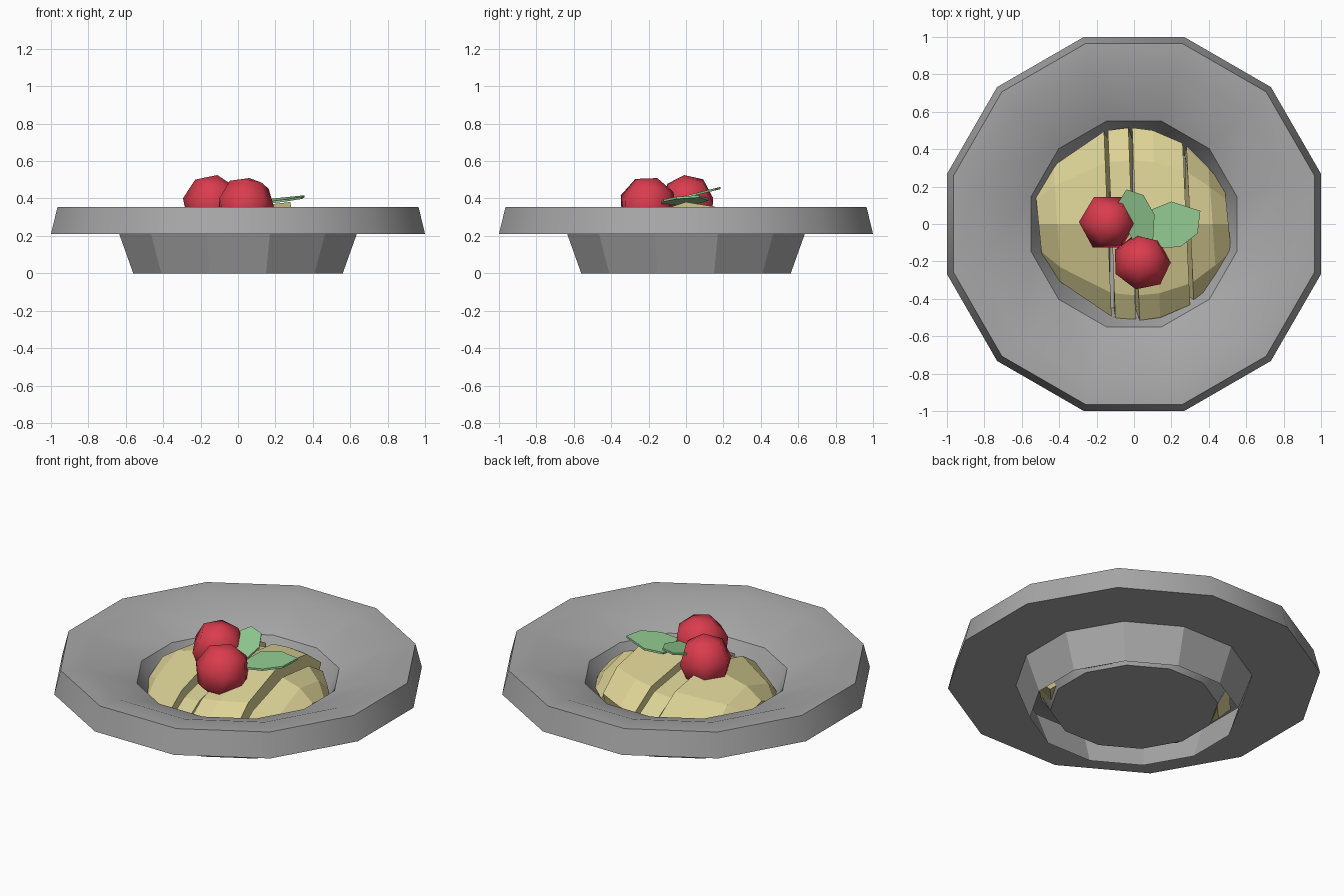
import bpy, bmesh, math
from mathutils import Vector, Euler

if "Cube" in bpy.data.objects:
    bpy.data.objects.remove(bpy.data.objects["Cube"])


def material(name, rgb):
    m = bpy.data.materials.new(name)
    m.diffuse_color = (*rgb, 1)
    m.use_nodes = True
    m.node_tree.nodes["Principled BSDF"].inputs["Base Color"].default_value = m.diffuse_color
    return m


def finish(name, bm, mat=None, smooth=None):
    bmesh.ops.recalc_face_normals(bm, faces=bm.faces[:])
    me = bpy.data.meshes.new(name)
    bm.to_mesh(me)
    bm.free()
    ob = bpy.data.objects.new(name, me)
    bpy.context.collection.objects.link(ob)
    if mat:
        me.materials.append(mat)
    if smooth:
        bpy.ops.object.select_all(action='DESELECT')
        ob.select_set(True)
        bpy.context.view_layer.objects.active = ob
        bpy.ops.object.shade_smooth_by_angle(angle=math.radians(smooth))
    return ob


stone = material("bowl_grey", (.39, .39, .39))
pasta = material("food_yellow", (.71, .64, .30))
red = material("tomato_red", (.70, .045, .075))
green = material("leaf_green", (.30, .62, .30))


def lathe(name, profile, cap_first=False, smooth=None, n=12):
    """Revolve (apothem, z) points into an n-sided shell."""
    bm = bmesh.new()
    k = 1 / math.cos(math.pi / n)
    rings = []
    for r, z in profile:
        rings.append([bm.verts.new((r * k * math.cos((i + .5) * math.tau / n),
                                    r * k * math.sin((i + .5) * math.tau / n), z))
                      for i in range(n)])
    for a, b in zip(rings, rings[1:]):
        for i in range(n):
            j = (i + 1) % n
            bm.faces.new((a[i], a[j], b[j], b[i]))
    if cap_first:
        bm.faces.new(rings[0])
    return finish(name, bm, stone, smooth)


# Bowl with flat wide rim, and its open foot
lathe("bowl", [(.45, .04), (.55, .24), (.83, .352), (.965, .355), (1, .21), (.635, .21)],
      cap_first=True, smooth=31)
lathe("bowl_foot", [(.635, .21), (.56, 0)])


# Food mound: four slices running front to back, at stepped heights
def slice_of_food(name, sections):
    profile = [(-1, .18), (-.74, .27), (0, .37), (.66, .325), (1, .22)]
    bm = bmesh.new()
    rings = []
    for x, s in sections:
        half = max(math.sqrt(max(.515 ** 2 - x * x, 0)), .2)
        pts = [(x - .02 * t, t * half, z * s) for t, z in profile]
        pts += [(x * .91, .88 * half, .06), (x * .91, -.88 * half, .06)]
        rings.append([bm.verts.new(p) for p in pts])
    n = len(rings[0])
    for a, b in zip(rings, rings[1:]):
        for i in range(n):
            j = (i + 1) % n
            bm.faces.new((a[i], a[j], b[j], b[i]))
    bm.faces.new(rings[0])
    bm.faces.new(rings[-1])
    finish(name, bm, pasta)


slice_of_food("food_slice_1", [(-.51, .60), (-.41, .78), (-.14, .95)])
slice_of_food("food_slice_2", [(-.12, .82), (-.01, .86)])
slice_of_food("food_slice_3", [(.01, .94), (.12, .98), (.28, 1.03)])
slice_of_food("food_slice_4", [(.30, .84), (.42, .75), (.505, .56)])

# Two coarse tomatoes
for i, (loc, rot, seg) in enumerate([((-.14, .01, .372), (.2, .1, .52), 6),
                                     ((.04, -.205, .362), (-.3, .2, .2), 7)]):
    bm = bmesh.new()
    bmesh.ops.create_uvsphere(bm, u_segments=seg, v_segments=4, radius=.157)
    bmesh.ops.rotate(bm, verts=bm.verts, matrix=Euler(rot).to_matrix())
    bmesh.ops.translate(bm, verts=bm.verts, vec=Vector(loc))
    finish(f"tomato_{i + 1}", bm, red, smooth=65)


# Two thin tilted leaves
def leaf(name, outline, z0, sx, sy):
    bm = bmesh.new()
    low, high = [[bm.verts.new((x, y, z0 + sx * x + sy * y + d)) for x, y in outline]
                 for d in (-.006, .006)]
    bm.faces.new(low[::-1])
    bm.faces.new(high)
    for i in range(len(low)):
        j = (i + 1) % len(low)
        bm.faces.new((low[i], low[j], high[j], high[i]))
    finish(name, bm, green)


leaf("leaf_right", [(.08, -.09), (.16, -.13), (.25, -.12), (.34, -.05), (.355, .07),
                    (.2, .12), (.1, .08)], .365, .12, .05)
leaf("leaf_back", [(-.1, .09), (-.04, .185), (.05, .155), (.11, .05), (.1, -.12),
                   (.0, -.1)], .41, 0, .25)
